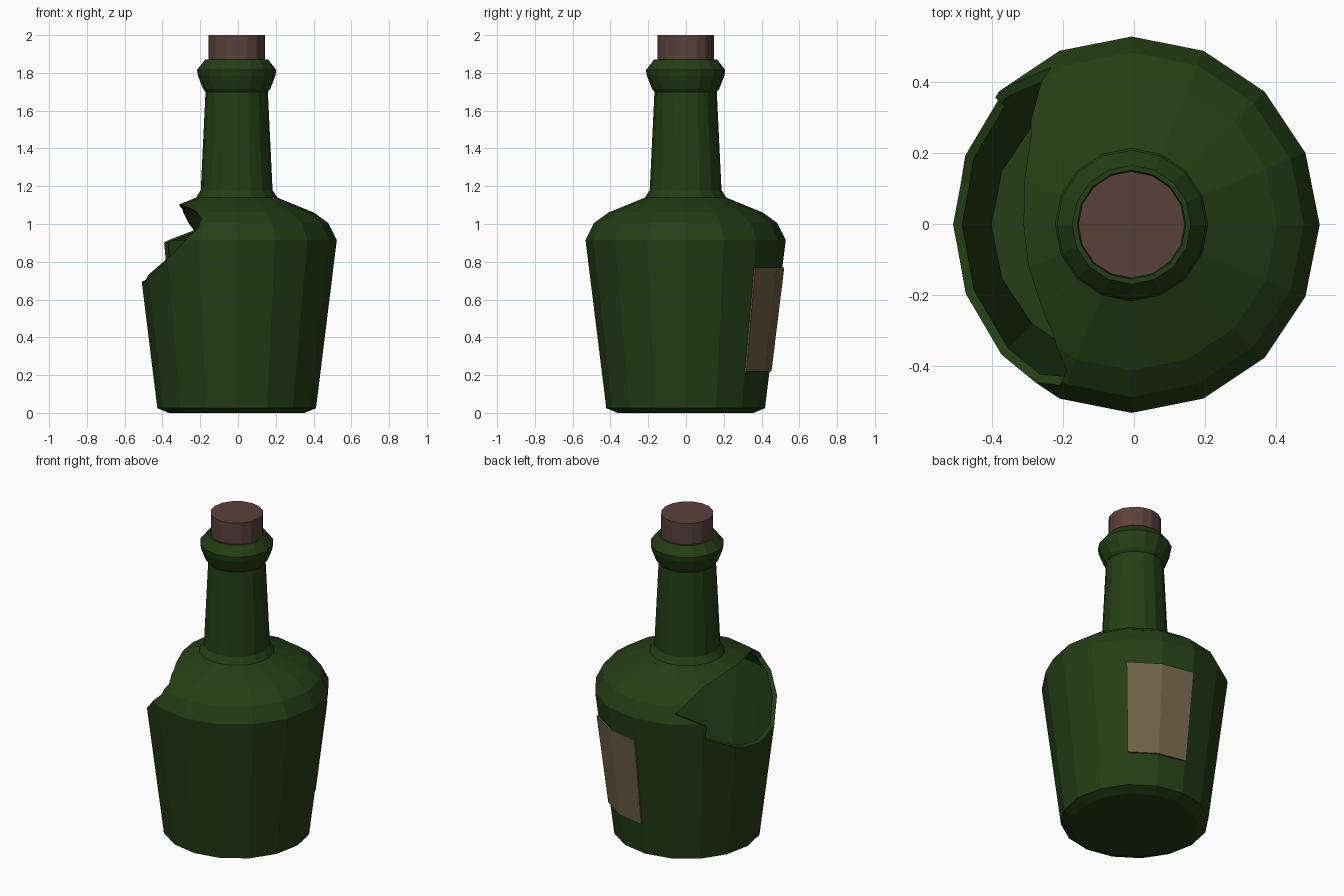
import bpy, bmesh
from math import cos, sin, radians, pi
from mathutils import Vector

if "Cube" in bpy.data.objects:
    bpy.data.objects.remove(bpy.data.objects["Cube"])

SIDES = 16
AXIS = Vector((-0.007, -0.002, 0))


def polar(deg, r, z):
    return Vector((r * cos(radians(deg)), r * sin(radians(deg)), z)) + AXIS


def material(name, rgb):
    m = bpy.data.materials.new(name)
    m.diffuse_color = (*rgb, 1)
    m.use_nodes = True
    m.node_tree.nodes["Principled BSDF"].inputs["Base Color"].default_value = m.diffuse_color
    return m


def finish(bm, name, mat=None):
    bmesh.ops.recalc_face_normals(bm, faces=bm.faces)
    me = bpy.data.meshes.new(name)
    bm.to_mesh(me)
    bm.free()
    ob = bpy.data.objects.new(name, me)
    bpy.context.collection.objects.link(ob)
    if mat:
        me.materials.append(mat)
    return ob


def lathe(name, profile, mat):
    """Spin an open (r, z) profile and cap both ends with flat polygons."""
    bm = bmesh.new()
    rings = [[bm.verts.new(polar(i * 360 / SIDES, r, z)) for i in range(SIDES)]
             for r, z in profile]
    for a, b in zip(rings, rings[1:]):
        for i in range(SIDES):
            j = (i + 1) % SIDES
            bm.faces.new((a[i], a[j], b[j], b[i]))
    bm.faces.new(rings[0])
    bm.faces.new(rings[-1])
    return finish(bm, name, mat)


glass = material("green_glass", (0.017, 0.048, 0.007))
cork_mat = material("cork_brown", (0.102, 0.053, 0.042))
paper = material("old_paper", (0.162, 0.122, 0.061))

# Bottle: outer wall up to the lip, then back down the inside to the floor
outer = [(0.36, 0), (0.42, 0.025), (0.53, 0.915), (0.485, 1.005), (0.41, 1.06),
         (0.215, 1.14), (0.19, 1.18), (0.165, 1.70), (0.178, 1.715),
         (0.205, 1.785), (0.21, 1.815), (0.167, 1.87)]
inner = [(0.153, 1.87), (0.145, 1.70), (0.165, 1.17), (0.195, 1.115),
         (0.395, 1.035), (0.46, 0.99), (0.503, 0.91), (0.395, 0.03)]
bottle = lathe("bottle", outer + inner, glass)

# Jagged hole in the left side: cone from the bottle's middle through the break line
centre = AXIS + Vector((0, 0, 0.85))
break_line = [(117, 0.50, 0.967), (137, 0.53, 0.90), (137, 0.52, 0.81),
              (166, 0.51, 0.70), (187, 0.51, 0.69), (202, 0.51, 0.715),
              (225, 0.52, 0.815), (238, 0.53, 0.91), (246, 0.495, 0.98),
              (246, 0.45, 1.03), (234, 0.375, 1.07), (199, 0.31, 1.10),
              (139, 0.38, 1.075)]
bm = bmesh.new()
apex = bm.verts.new(centre)
cap = bm.verts.new(polar(180, 1.4, 0.9))
rim = [bm.verts.new(centre + 1.7 * (polar(*p) - centre)) for p in break_line]
for a, b in zip(rim, rim[1:] + rim[:1]):
    bm.faces.new((apex, a, b))
    bm.faces.new((cap, b, a))
cutter = finish(bm, "hole_cutter")
cutter.hide_render = True

mod = bottle.modifiers.new("hole", 'BOOLEAN')
mod.operation = 'DIFFERENCE'
mod.solver = 'EXACT'
mod.object = cutter
bpy.context.view_layer.objects.active = bottle
bpy.ops.object.modifier_apply(modifier=mod.name)
bpy.data.objects.remove(cutter)

# Cork
lathe("cork", [(0.142, 1.72), (0.15, 1.86), (0.15, 2.0)], cork_mat)

# Paper label over two wall facets at the back right
bm = bmesh.new()
sections = []
for deg in (45, 67.5, 90):
    sections.append([bm.verts.new(polar(deg, 0.4175 + 0.123 * z + off, z))
                     for z, off in ((0.22, -0.004), (0.77, -0.004),
                                    (0.77, 0.01), (0.22, 0.01))])
for a, b in zip(sections, sections[1:]):
    for i in range(4):
        j = (i + 1) % 4
        bm.faces.new((a[i], a[j], b[j], b[i]))
bm.faces.new(sections[0])
bm.faces.new(sections[-1])
finish(bm, "label", paper)
